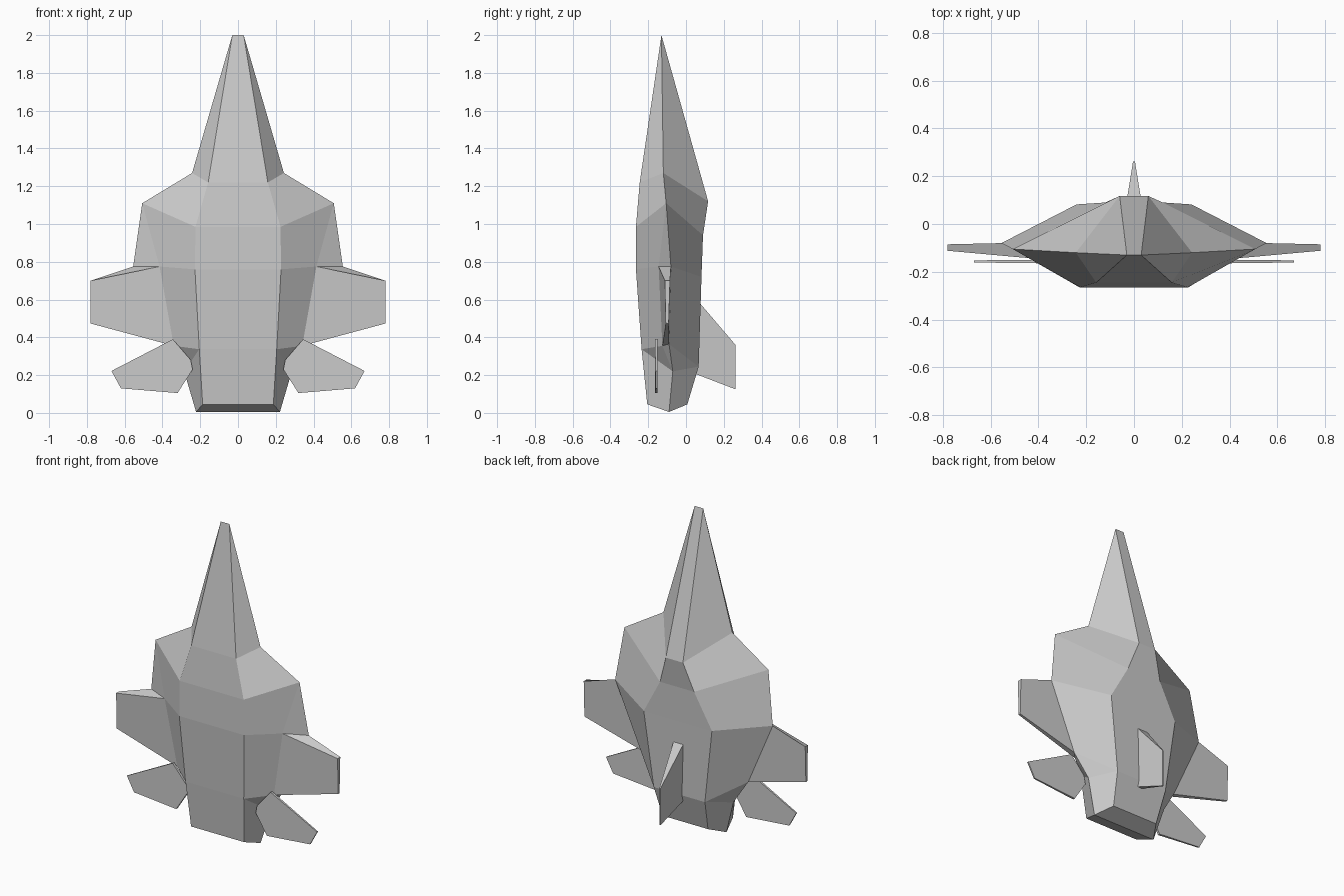
import bpy, bmesh
from mathutils import Vector

if "Cube" in bpy.data.objects:
    bpy.data.objects.remove(bpy.data.objects["Cube"])


def finish(name, bm):
    bmesh.ops.remove_doubles(bm, verts=bm.verts[:], dist=0.0005)
    bmesh.ops.recalc_face_normals(bm, faces=bm.faces[:])
    me = bpy.data.meshes.new(name)
    bm.to_mesh(me)
    bm.free()
    ob = bpy.data.objects.new(name, me)
    bpy.context.collection.objects.link(ob)
    return ob


def add_face(bm, pts):
    """Add a face, dropping repeated neighbouring points."""
    out = []
    for p in pts:
        if all((Vector(p) - Vector(q)).length > 0.0005 for q in out):
            out.append(p)
    if len(out) > 2:
        bm.faces.new([bm.verts.new(p) for p in out])


def loft(bm, a, b, closed=True):
    n = len(a)
    for i in range(n if closed else n - 1):
        j = (i + 1) % n
        add_face(bm, [a[i], a[j], b[j], b[i]])


def solid(name, a, b):
    """Closed solid between two matching outlines."""
    bm = bmesh.new()
    loft(bm, a, b)
    add_face(bm, a)
    add_face(bm, b)
    return finish(name, bm)


def flip(pts):
    return [(-x, y, z) for x, y, z in pts]


# Fuselage: half sections (belly, lower side, upper side, back), nose to tail
nose = (0.03, -0.13, 2.0)
shoulder = (0.243, -0.12, 1.27)
hip = (0.507, -0.105, 1.11)
root_top = [(0.415, -0.145, 0.775), (0.555, -0.08, 0.775)]
root_low = [(0.34, -0.125, 0.355), (0.375, -0.09, 0.365)]
belly_end, back_end = (0.205, -0.235, 0.337), (0.18, 0.067, 0.245)
notch = (0.285, -0.07, 0.22)
rim = (0.222, -0.09, 0.005)
halves = [
    [nose] * 4,
    [(0.158, -0.245, 1.22), shoulder, shoulder, (0.06, 0.117, 1.12)],
    [(0.225, -0.265, 0.985), hip, hip, (0.12, 0.09, 0.94)],
    [(0.228, -0.265, 0.76), *root_top, (0.24, 0.082, 0.72)],
    [belly_end, *root_low, back_end],
    [belly_end, notch, notch, back_end],
    [(0.187, -0.205, 0.045), rim, rim, (0.16, 0.007, 0.045)],
]
bm = bmesh.new()
rings = [h + flip(h)[::-1] for h in halves]
for a, b in zip(rings, rings[1:]):
    loft(bm, a, b)
# Engine end cap, folded along the side rims
r = rings[-1]
add_face(bm, [r[0], r[1], r[6], r[7]])
add_face(bm, [r[2], r[3], r[4], r[5]])
finish("fuselage", bm)

# Main wings grow out of the fuselage side strip
wing_root = [root_top[0], root_top[1], root_low[1], root_low[0]]
wing_tip = [(0.78, -0.112, 0.70), (0.78, -0.085, 0.70),
            (0.78, -0.092, 0.473), (0.78, -0.107, 0.473)]

# Tailplanes: thin slabs
plan = [(0.345, 0.39), (0.67, 0.222), (0.62, 0.13), (0.32, 0.105),
        (0.24, 0.23), (0.25, 0.28)]
tail_a = [(x, -0.165 + 0.004 * (x > 0.6), z) for x, z in plan]
tail_b = [(x, -0.15 - 0.002 * (x > 0.6), z) for x, z in plan]

for side, f in (("right", list), ("left", flip)):
    solid(side + "_wing", f(wing_root), f(wing_tip))
    solid(side + "_tailplane", f(tail_a), f(tail_b))

# Vertical fin: wide at the root leading edge, thin at the tip
fin = [(0.035, 0.07, 0.585), (0.004, 0.262, 0.36),
       (0.004, 0.262, 0.125), (0.018, 0.04, 0.21)]
solid("tail_fin", fin, flip(fin))
